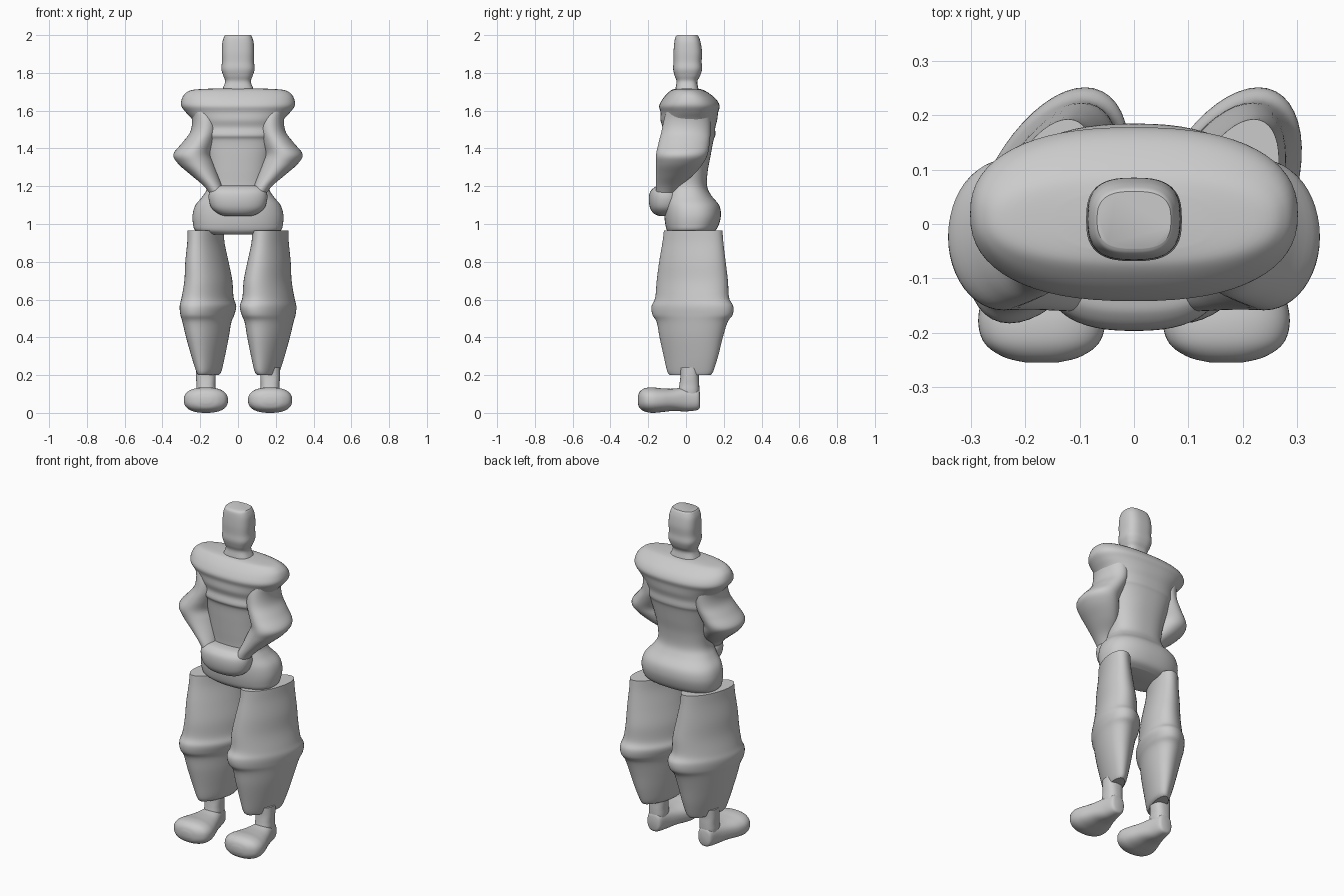
import bpy, math


def spline(secs, sub):
    # Catmull-Rom refinement of a list of sections
    out = []
    for i in range(len(secs) - 1):
        p0, p1 = secs[max(i - 1, 0)], secs[i]
        p2, p3 = secs[i + 1], secs[min(i + 2, len(secs) - 1)]
        for s in range(sub):
            t = s / sub
            out.append([0.5 * (2 * b + (c - a) * t + (2 * a - 5 * b + 4 * c - d) * t * t
                               + (3 * b - a - 3 * c + d) * t ** 3)
                        for a, b, c, d in zip(p0, p1, p2, p3)])
    out.append(list(secs[-1]))
    return out


def loft(name, secs, axis="z", power=2.0, shear=0.0, side=1, sub=5, n=48, dx=0.0):
    # each section: (position on axis, u min, u max, v min, v max)
    verts, faces = [], []
    rings = spline(secs, sub)
    for w, u0, u1, v0, v1 in rings:
        ru, rv = (u1 - u0) / 2, (v1 - v0) / 2
        k = shear * rv
        a = math.sqrt(max(ru * ru - k * k, 1e-6))
        for j in range(n):
            t = 2 * math.pi * j / n
            c = math.copysign(abs(math.cos(t)) ** (2 / power), math.cos(t))
            s = math.copysign(abs(math.sin(t)) ** (2 / power), math.sin(t))
            u = side * ((u0 + u1) / 2 + a * c + k * s) + dx
            v = (v0 + v1) / 2 + rv * s
            verts.append((u, v, w) if axis == "z" else (u, w, v))
    for i in range(len(rings) - 1):
        for j in range(n):
            q = (j + 1) % n
            faces.append((i * n + j, i * n + q, (i + 1) * n + q, (i + 1) * n + j))
    faces.append(tuple(reversed(range(n))))
    faces.append(tuple(range((len(rings) - 1) * n, len(rings) * n)))
    me = bpy.data.meshes.new(name)
    me.from_pydata(verts, [], faces)
    ob = bpy.data.objects.new(name, me)
    bpy.context.collection.objects.link(ob)
    bpy.ops.object.select_all(action="DESELECT")
    ob.select_set(True)
    bpy.context.view_layer.objects.active = ob
    bpy.ops.object.mode_set(mode="EDIT")
    bpy.ops.mesh.select_all(action="SELECT")
    bpy.ops.mesh.normals_make_consistent(inside=False)
    bpy.ops.object.mode_set(mode="OBJECT")
    bpy.ops.object.shade_smooth_by_angle(angle=math.radians(40))
    return ob


def sym(z, r, y0, y1):
    return (z, -r, r, y0, y1)


# head and neck
loft("head", [sym(1.68, .10, -.06, .075), sym(1.72, .08, -.055, .065), sym(1.755, .068, -.05, .06),
              sym(1.785, .078, -.06, .075), sym(1.82, .088, -.068, .085), sym(1.86, .085, -.066, .083),
              sym(1.91, .086, -.066, .085), sym(1.96, .083, -.062, .078), sym(1.99, .074, -.056, .068),
              sym(2.0, .068, -.045, .06)], power=2.8)

# torso and hips
loft("torso", [sym(.945, .17, -.08, .12), sym(.965, .225, -.10, .155), sym(1.0, .238, -.11, .175),
               sym(1.05, .24, -.115, .185), sym(1.1, .225, -.115, .175), sym(1.15, .185, -.11, .135),
               sym(1.2, .16, -.105, .112), sym(1.28, .165, -.11, .115), sym(1.36, .18, -.115, .13),
               sym(1.44, .205, -.12, .145), sym(1.47, .22, -.132, .155), sym(1.51, .225, -.125, .155),
               sym(1.55, .24, -.135, .165), sym(1.59, .275, -.135, .17), sym(1.625, .3, -.142, .178),
               sym(1.66, .298, -.125, .16), sym(1.69, .28, -.10, .125), sym(1.71, .24, -.075, .09),
               sym(1.717, .14, -.05, .06)], power=2.4, n=64)

# clasped hands
loft("hands", [sym(1.042, .07, -.14, -.08), sym(1.055, .105, -.17, -.05), sym(1.085, .14, -.19, -.03),
               sym(1.13, .155, -.197, -.02), sym(1.17, .152, -.19, -.03), sym(1.195, .135, -.165, -.05),
               sym(1.203, .10, -.14, -.07)], power=2.4)

arm = [(1.64, .13, .27, -.09, .12), (1.56, .10, .245, -.115, .13), (1.49, .10, .252, -.13, .13),
       (1.43, .12, .295, -.145, .125), (1.37, .14, .342, -.158, .115), (1.32, .125, .318, -.158, .09),
       (1.26, .105, .25, -.158, .04), (1.20, .085, .18, -.16, -.03), (1.14, .06, .135, -.16, -.07)]
leg = [(.20, -.055, .055, -.085, .13), (.222, -.065, .07, -.10, .145), (.30, -.09, .088, -.118, .17),
       (.40, -.118, .108, -.14, .195), (.48, -.137, .122, -.155, .22), (.52, -.148, .138, -.178, .247),
       (.565, -.152, .148, -.182, .25), (.61, -.142, .134, -.163, .228), (.70, -.127, .127, -.155, .222),
       (.80, -.122, .107, -.142, .21), (.90, -.112, .086, -.125, .198), (.965, -.11, .082, -.117, .193)]
ankle = [(.05, .13, .21, -.03, .065), (.11, .12, .22, -.04, .07), (.15, .12, .22, -.035, .07),
         (.19, .118, .222, -.03, .068), (.24, .118, .222, -.03, .07)]
foot = [(.073, .14, .2, .03, .11), (.06, .125, .215, .015, .13), (.0, .11, .23, .008, .135),
        (-.07, .085, .255, .01, .128), (-.13, .062, .278, .004, .13), (-.18, .053, .287, 0, .135),
        (-.22, .065, .275, .008, .13), (-.245, .10, .24, .025, .112), (-.255, .14, .20, .05, .085)]

# paired limbs; the flattened trouser legs share one skew on both sides
for side, tag in ((1, "right"), (-1, "left")):
    loft(tag + "_arm", arm, side=side)
    if side == 1:
        loft(tag + "_trouser_leg", [(z, -b, -a, c, d) for z, a, b, c, d in leg], shear=.32, dx=.157)
    else:
        loft(tag + "_trouser_leg", leg, shear=.32, dx=-.157)
    loft(tag + "_ankle", ankle, power=2.5, side=side)
    loft(tag + "_foot", foot, axis="y", power=2.4, side=side)
